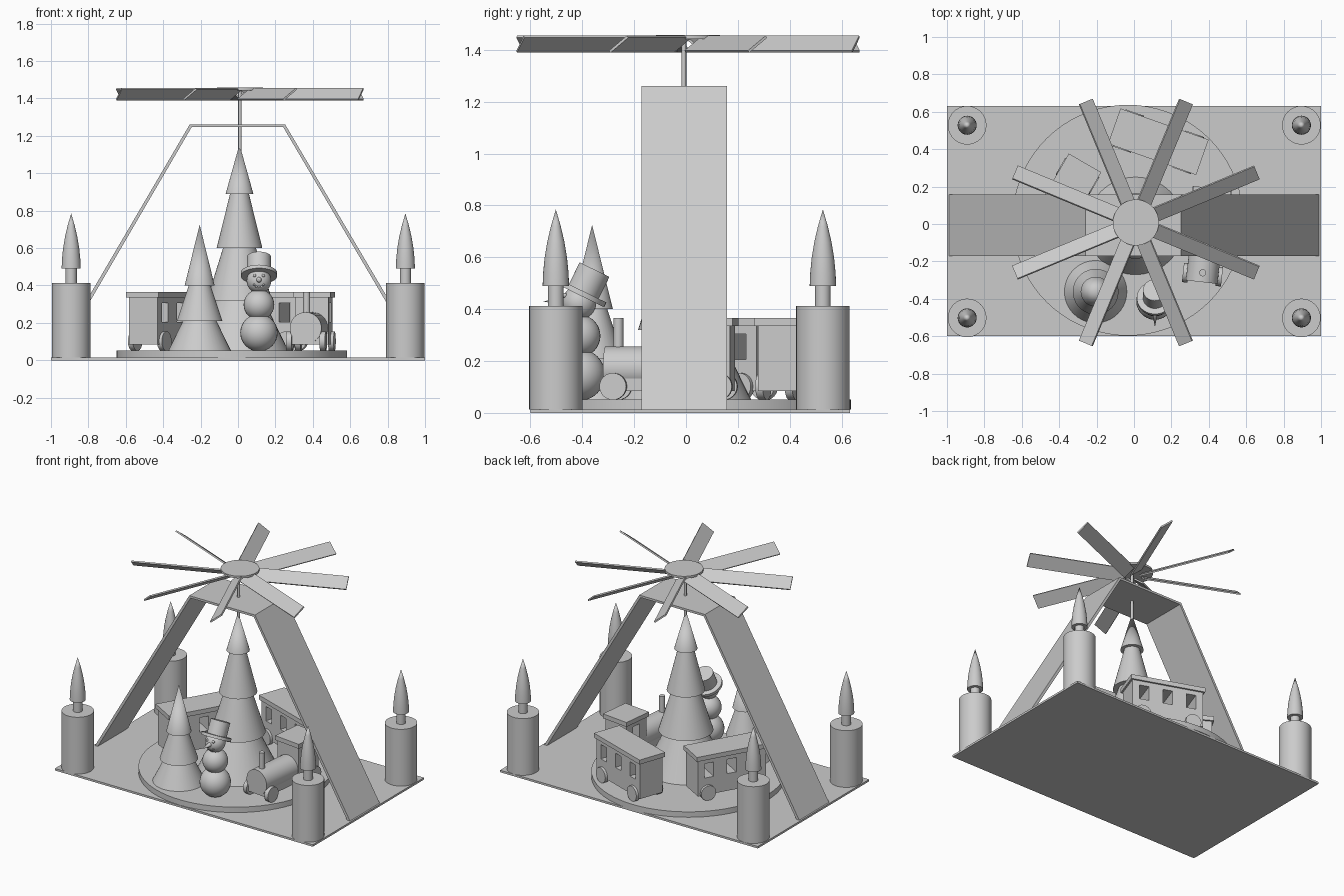
import bpy, bmesh
from math import radians, pi, cos, sin
from mathutils import Matrix, Vector

cube = bpy.data.objects.get("Cube")
if cube:
    bpy.data.objects.remove(cube)

grey = bpy.data.materials.new("plain_grey")
grey.use_nodes = True
grey.diffuse_color = (0.6, 0.6, 0.6, 1)
grey.node_tree.nodes["Principled BSDF"].inputs["Base Color"].default_value = (0.6, 0.6, 0.6, 1)
I = Matrix.Identity(4)


def move(x, y, z=0):
    return Matrix.Translation((x, y, z))


def turn(deg, axis):
    return Matrix.Rotation(radians(deg), 4, axis)


def finish(name, bm, m, smooth=False):
    bmesh.ops.recalc_face_normals(bm, faces=bm.faces)
    mesh = bpy.data.meshes.new(name)
    bm.to_mesh(mesh)
    bm.free()
    mesh.materials.append(grey)
    ob = bpy.data.objects.new(name, mesh)
    ob.matrix_world = m
    bpy.context.collection.objects.link(ob)
    if smooth:
        bpy.ops.object.select_all(action='DESELECT')
        ob.select_set(True)
        bpy.context.view_layer.objects.active = ob
        bpy.ops.object.shade_smooth_by_angle(angle=radians(35))
    return ob


def box(name, lo, hi, m=I):
    """Box between two opposite corners."""
    bm = bmesh.new()
    lo, hi = Vector(lo), Vector(hi)
    bmesh.ops.create_cube(bm, size=1, matrix=Matrix.Translation((lo + hi) / 2)
                          @ Matrix.Diagonal((*(hi - lo), 1)))
    return finish(name, bm, m)


def lathe(name, profile, m=I, sides=40):
    """Solid turned around local z from (radius, height) points."""
    bm = bmesh.new()
    rings = []
    for r, z in profile:
        if r == 0:
            rings.append([bm.verts.new((0, 0, z))])
        else:
            rings.append([bm.verts.new((r * cos(2 * pi * i / sides), r * sin(2 * pi * i / sides), z))
                          for i in range(sides)])
    for a, b in zip(rings, rings[1:]):
        for i in range(sides):
            j = (i + 1) % sides
            if len(b) == 1:
                bm.faces.new((a[i], a[j], b[0]))
            else:
                bm.faces.new((a[i], a[j], b[j], b[i]))
    for ring in (rings[0], rings[-1]):
        if len(ring) > 1:
            bm.faces.new(ring)
    return finish(name, bm, m, True)


def disc(name, r, z0, z1, m=I, sides=40):
    return lathe(name, [(r, z0), (r, z1)], m, sides)


def ball(name, r, m):
    bm = bmesh.new()
    bmesh.ops.create_uvsphere(bm, u_segments=28, v_segments=16, radius=r)
    return finish(name, bm, m, True)


# Base plate and turntable
box("base_plate", (-1, -0.6, 0), (1, 0.632, 0.014))
disc("turntable", 0.617, 0.014, 0.052, move(-0.033, 0.02), 72)

# Four candles
for x in (-0.892, 0.895):
    for y in (-0.502, 0.528):
        m = move(x, y)
        disc("candle", 0.103, 0.014, 0.412, m)
        disc("candle_wick", 0.03, 0.41, 0.495, m, 24)
        lathe("candle_flame", [(0.051, 0.49), (0.049, 0.54), (0.043, 0.6), (0.033, 0.66),
                               (0.019, 0.72), (0, 0.785)], m, 28)

# Support arch as one bent strip
outer = [(-0.99, 0.012), (-0.258, 1.261), (0.252, 1.261), (0.99, 0.012)]
inner = [(0.968, 0.012), (0.242, 1.246), (-0.248, 1.246), (-0.968, 0.012)]
bm = bmesh.new()
for a, b, c, d in ((0, 1, 6, 7), (1, 2, 5, 6), (2, 3, 4, 5)):
    pts = outer + inner
    bm.faces.new([bm.verts.new((pts[k][0], -0.172, pts[k][1])) for k in (a, b, c, d)])
bmesh.ops.remove_doubles(bm, verts=bm.verts, dist=0.0001)
ext = bmesh.ops.extrude_face_region(bm, geom=bm.faces[:], use_keep_orig=True)
bmesh.ops.translate(bm, vec=(0, 0.33, 0),
                    verts=[v for v in ext["geom"] if isinstance(v, bmesh.types.BMVert)])
finish("support_arch", bm, I)

# Rotor with eight pitched blades
disc("rotor_shaft", 0.009, 1.1, 1.445, move(0.01, -0.008), 16)
rotor = move(0.01, 0.008)
disc("rotor_hub", 0.123, 1.442, 1.457, rotor, 48)
for k in range(8):
    m = rotor @ turn(22.5 + 45 * k, 'Z') @ move(0, 0, 1.422) @ turn(38, 'X')
    box("rotor_blade", (0.06, -0.047, -0.005), (0.7, 0.047, 0.005), m)


# Trees made of stacked tapered tiers
def tree(name, tiers, m):
    for r0, z0, r1, z1 in tiers:
        lathe(name + "_tier", [(r0, z0), (r1, z1)], m)


tree("large_tree", [(0.262, 0.05, 0.125, 0.33), (0.175, 0.32, 0.085, 0.61),
                    (0.122, 0.6, 0.048, 0.9), (0.074, 0.89, 0, 1.155)], move(0.008, -0.01))
tree("small_tree", [(0.168, 0.05, 0.085, 0.22), (0.122, 0.21, 0.055, 0.41),
                    (0.08, 0.4, 0, 0.725)], move(-0.205, -0.362))

# Snowman
sx, sy = 0.112, -0.412
for part, r, z in (("body", 0.1, 0.147), ("chest", 0.082, 0.297), ("head", 0.066, 0.425)):
    ball("snowman_" + part, r, move(sx, sy, z))
lathe("snowman_nose", [(0.016, 0.055), (0, 0.14)], move(sx, sy, 0.43) @ turn(90, 'X'), 16)
for side in (-1, 1):
    ball("snowman_eye", 0.009, move(sx + side * 0.024, sy - 0.055, 0.453))
for k in range(5):
    a = radians(-140 + 25 * k)
    ball("snowman_mouth_dot", 0.006, move(sx + 0.033 * cos(a), sy - 0.056, 0.425 + 0.033 * sin(a)))
hat = move(sx, -0.402, 0.452) @ turn(-26, 'X')
disc("snowman_hat_brim", 0.097, -0.002, 0.018, hat)
disc("snowman_hat_crown", 0.064, 0.015, 0.112, hat)


# Train
def wheels(name, spots, m):
    for x in spots:
        for side in (-1, 1):
            disc(name, 0.052, -0.015, 0.015, m @ move(x, side * 0.09, 0.102) @ turn(90, 'X'), 24)


def cabin(name, x0, x1, count, m):
    """Box body with open windows in its sides and a flat roof."""
    w = 0.088
    a, b = x0 + 0.012, x1 - 0.012
    box(name + "_lower_wall", (a, -w, 0.085), (b, w, 0.205), m)
    box(name + "_upper_wall", (a, -w, 0.305), (b, w, 0.337), m)
    step = (b - a) / count
    edges = [a] + [a + step * (k + 0.5) + s * 0.032 for k in range(count) for s in (-1, 1)] + [b]
    for p, q in zip(edges[::2], edges[1::2]):
        box(name + "_window_post", (p, -w, 0.205), (q, w, 0.305), m)
    box(name + "_roof", (x0, -0.1, 0.335), (x1, 0.1, 0.366), m)


for name, x, y, angle in (("left_wagon", -0.387, 0.11, 60), ("back_wagon", 0.13, 0.44, -19.5)):
    m = move(x, y) @ turn(angle, 'Z')
    cabin(name, -0.25, 0.25, 3, m)
    wheels(name + "_wheel", (-0.17, 0.17), m)

loco = move(0.39, -0.062) @ turn(83.5, 'Z')
cabin("engine_cab", 0.04, 0.255, 1, loco)
box("engine_chassis", (-0.245, -0.075, 0.085), (0.24, 0.075, 0.14), loco)
disc("engine_boiler", 0.085, -0.25, 0.06, loco @ move(0, 0, 0.172) @ turn(90, 'Y'))
disc("engine_chimney", 0.019, 0.2, 0.366, loco @ move(-0.2, 0, 0), 20)
wheels("engine_wheel", (-0.21, 0.2), loco)
